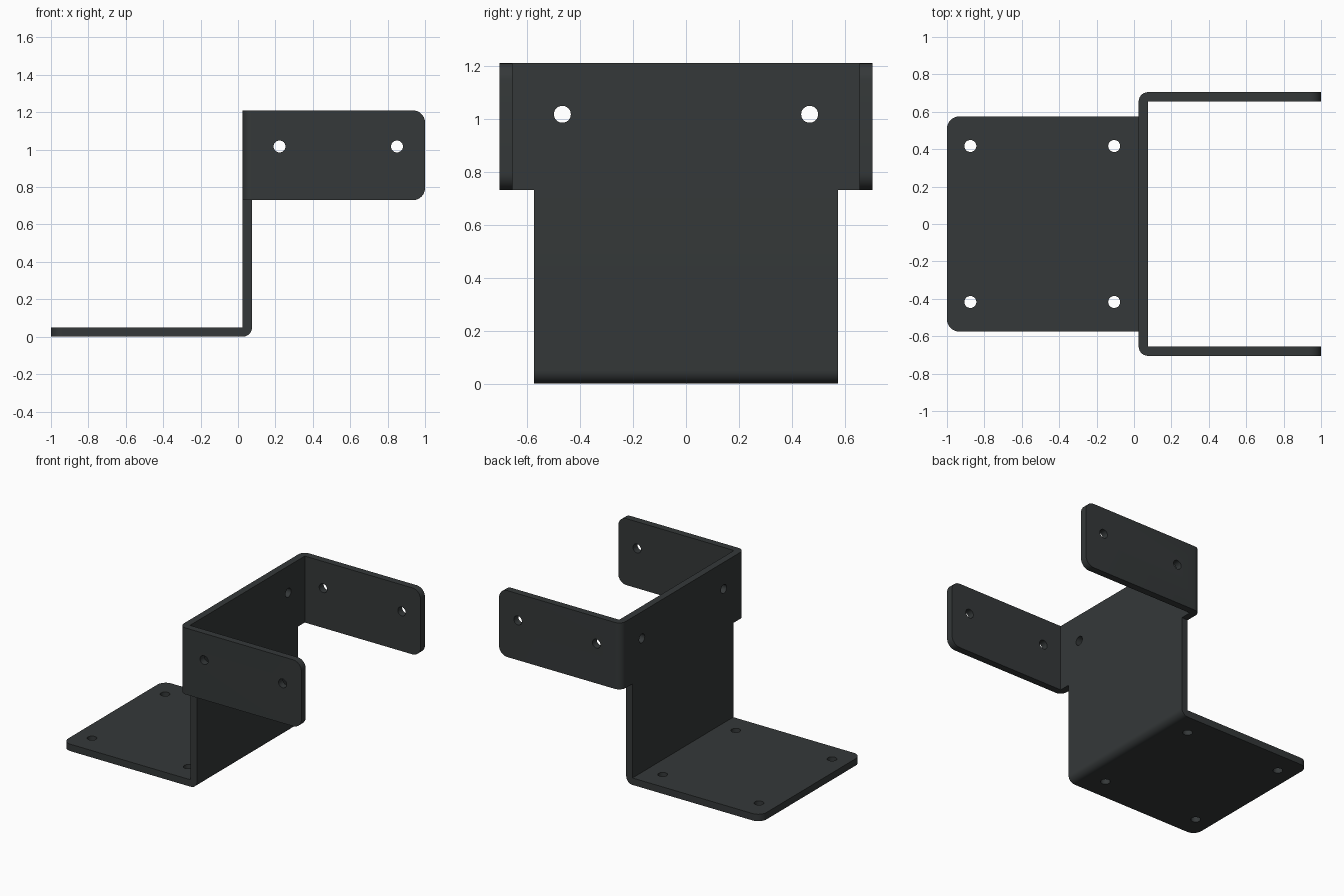
import bpy, bmesh, math
from mathutils import Matrix, Vector

if "Cube" in bpy.data.objects:
    bpy.data.objects.remove(bpy.data.objects["Cube"])

T = 0.05                          # sheet thickness
XW = 0.025                        # rear face of the upright
FLANGE_Z = (0.73, 1.21)
HOLE_R = 0.032


def extrude_profile(name, points, direction, bends, corners):
    """Extrude a closed profile, then round its bends and free corners."""
    bm = bmesh.new()
    face = bm.faces.new([bm.verts.new(p) for p in points])
    ext = bmesh.ops.extrude_face_region(bm, geom=[face])
    moved = [v for v in ext["geom"] if isinstance(v, bmesh.types.BMVert)]
    bmesh.ops.translate(bm, verts=moved, vec=direction)
    bmesh.ops.recalc_face_normals(bm, faces=bm.faces)
    for test, radius in ((bends, T), (corners, 0.065)):
        edges = [e for e in bm.edges if all(test(v.co) for v in e.verts)
                 and abs(e.calc_length() - (Vector(direction).length if test is bends else T)) < 1e-4]
        bmesh.ops.bevel(bm, geom=edges, offset=radius, segments=8,
                        profile=0.5, affect='EDGES')
    mesh = bpy.data.meshes.new(name)
    bm.to_mesh(mesh)
    bm.free()
    ob = bpy.data.objects.new(name, mesh)
    bpy.context.collection.objects.link(ob)
    return ob


def near(a, b):
    return abs(a - b) < 1e-4


# Base plate and upright: one L-shaped strip
bracket = extrude_profile(
    "bracket",
    [(x, -0.575, z) for x, z in ((-1, 0), (XW + T, 0), (XW + T, FLANGE_Z[0]),
                                 (XW, FLANGE_Z[0]), (XW, T), (-1, T))],
    (0, 1.15, 0),
    lambda c: near(c.x, XW + T) and near(c.z, 0),
    lambda c: near(c.x, -1))

# Upper U-shaped band with the two side flanges
Y = 0.705
band = extrude_profile(
    "side_flanges",
    [(x, y, FLANGE_Z[0]) for x, y in ((1, -Y), (XW, -Y), (XW, Y), (1, Y),
                                      (1, Y - T), (XW + T, Y - T),
                                      (XW + T, T - Y), (1, T - Y))],
    (0, 0, FLANGE_Z[1] - FLANGE_Z[0]),
    lambda c: near(c.x, XW) and near(abs(c.y), Y),
    lambda c: near(c.x, 1))

# Screw hole cutters
bm = bmesh.new()


def hole(pos, axis, length):
    rot = Vector((0, 0, 1)).rotation_difference(Vector(axis)).to_matrix().to_4x4()
    bmesh.ops.create_cone(bm, cap_ends=True, segments=32, radius1=HOLE_R,
                          radius2=HOLE_R, depth=length,
                          matrix=Matrix.Translation(pos) @ rot)


for s in (-1, 1):
    for x in (-0.875, -0.106):
        hole((x, s * 0.417, T / 2), (0, 0, 1), 0.2)
    for x in (0.222, 0.85):
        hole((x, s * (Y - T / 2), 1.017), (0, 1, 0), 0.15)
    hole((XW + T / 2, s * 0.467, 1.017), (1, 0, 0), 0.15)
mesh = bpy.data.meshes.new("hole_cutters")
bm.to_mesh(mesh)
bm.free()
cutters = bpy.data.objects.new("hole_cutters", mesh)
bpy.context.collection.objects.link(cutters)

# Fuse the strips and drill the holes
bpy.context.view_layer.objects.active = bracket
bracket.select_set(True)
for other, op in ((band, 'UNION'), (cutters, 'DIFFERENCE')):
    mod = bracket.modifiers.new(op, 'BOOLEAN')
    mod.object, mod.operation, mod.solver = other, op, 'EXACT'
    bpy.ops.object.modifier_apply(modifier=mod.name)
    bpy.data.objects.remove(other)

bpy.ops.object.shade_smooth_by_angle(angle=math.radians(30))

# Dark powder coat
mat = bpy.data.materials.new("dark_coat")
mat.diffuse_color = (0.035, 0.04, 0.041, 1)
mat.use_nodes = True
mat.node_tree.nodes["Principled BSDF"].inputs["Base Color"].default_value = mat.diffuse_color
bracket.data.materials.clear()
bracket.data.materials.append(mat)
